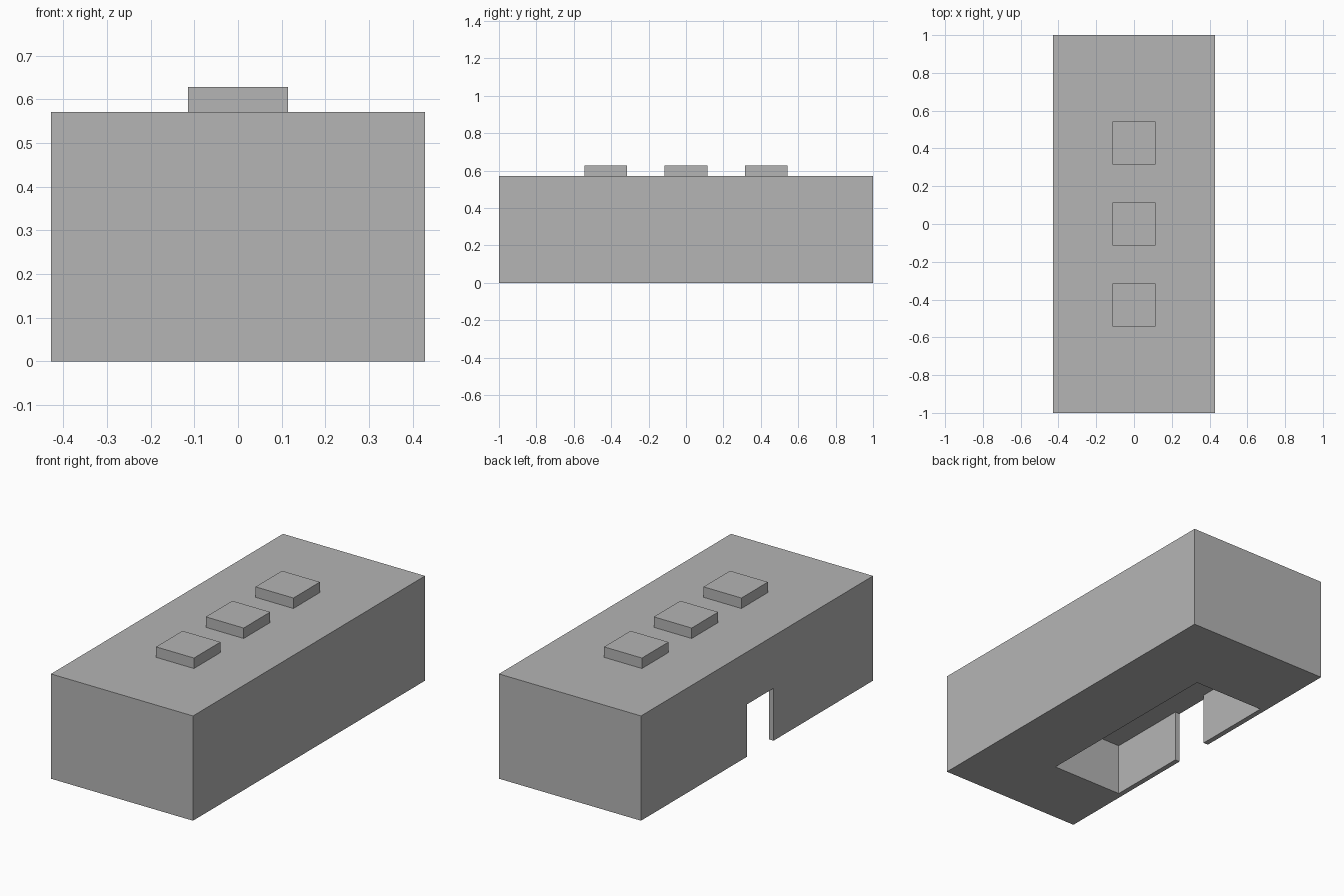
import bpy
import bmesh

UNIT = 1 / 7  # the block is 14 units long

cube = bpy.data.objects.get("Cube")
if cube:
    bpy.data.objects.remove(cube, do_unlink=True)

grey = bpy.data.materials.new("plain grey")
grey.use_nodes = True
colour = (0.46, 0.46, 0.46, 1)
grey.diffuse_color = colour
grey.node_tree.nodes["Principled BSDF"].inputs["Base Color"].default_value = colour


def prism(name, outline, bottom, top):
    """Extrude a flat outline, in units, from bottom to top."""
    bm = bmesh.new()
    face = bm.faces.new([bm.verts.new((x * UNIT, y * UNIT, bottom * UNIT)) for x, y in outline])
    raised = bmesh.ops.extrude_face_region(bm, geom=[face])["geom"]
    verts = [v for v in raised if isinstance(v, bmesh.types.BMVert)]
    bmesh.ops.translate(bm, verts=verts, vec=(0, 0, (top - bottom) * UNIT))
    bmesh.ops.recalc_face_normals(bm, faces=bm.faces)
    mesh = bpy.data.meshes.new(name)
    bm.to_mesh(mesh)
    bm.free()
    mesh.materials.append(grey)
    obj = bpy.data.objects.new(name, mesh)
    bpy.context.collection.objects.link(obj)
    return obj


def rectangle(x0, x1, y0, y1):
    return [(x0, y0), (x1, y0), (x1, y1), (x0, y1)]


# Main block
body = prism("main_block", rectangle(-3, 3, -7, 7), 0, 4)

# Room open to the ground, with a doorway through the thin side wall
room = [(0.2, -4.2), (0.2, 3.8), (-2.8, 3.8), (-2.8, 0.6),
        (-3.5, 0.6), (-3.5, -1), (-2.8, -1), (-2.8, -4.2)]
cutter = prism("room_cutter", room, -1, 2)
cutter.hide_render = True
cut = body.modifiers.new("room", 'BOOLEAN')
cut.operation = 'DIFFERENCE'
cut.solver = 'EXACT'
cut.object = cutter

# Bake the cut and drop the cutter
bpy.context.view_layer.objects.active = body
bpy.ops.object.modifier_apply(modifier=cut.name)
bpy.data.objects.remove(cutter, do_unlink=True)

# Three low roof blocks in a row
for place, y in (("front", -3), ("middle", 0), ("back", 3)):
    prism(place + "_roof_block", rectangle(-0.8, 0.8, y - 0.8, y + 0.8), 4, 4.4)
